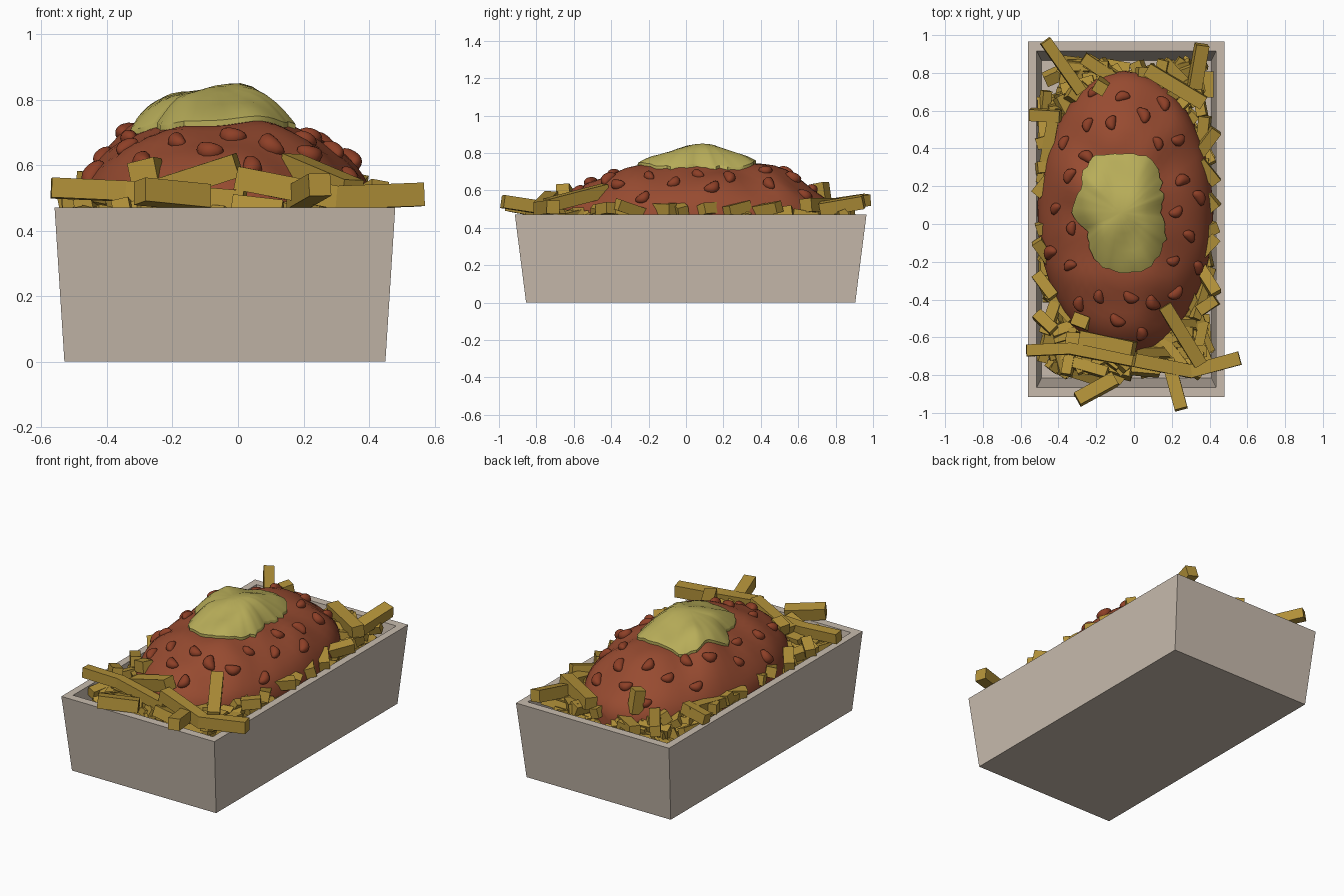
import bpy, bmesh, math, random
from mathutils import Vector, Matrix, noise

random.seed(7)
if "Cube" in bpy.data.objects:
    bpy.data.objects.remove(bpy.data.objects["Cube"], do_unlink=True)


def material(name, rgb):
    mat = bpy.data.materials.new(name)
    mat.use_nodes = True
    mat.diffuse_color = (*rgb, 1)
    mat.node_tree.nodes["Principled BSDF"].inputs["Base Color"].default_value = (*rgb, 1)
    return mat


card = material("beige card", (0.58, 0.5, 0.42))
sauce = material("red brown sauce", (0.31, 0.07, 0.03))
bean_red = material("dark red bean", (0.27, 0.05, 0.02))
cheese = material("pale yellow cheese", (0.48, 0.42, 0.1))
golden = material("golden fry", (0.44, 0.28, 0.04))


def finish(bm, name, mat, smooth_angle=None):
    bmesh.ops.recalc_face_normals(bm, faces=bm.faces)
    mesh = bpy.data.meshes.new(name)
    bm.to_mesh(mesh)
    bm.free()
    mesh.materials.append(mat)
    part = bpy.data.objects.new(name, mesh)
    bpy.context.collection.objects.link(part)
    if smooth_angle:
        bpy.ops.object.select_all(action='DESELECT')
        part.select_set(True)
        bpy.context.view_layer.objects.active = part
        bpy.ops.object.shade_smooth_by_angle(angle=math.radians(smooth_angle))


def bridge(bm, lower, upper):
    count = len(lower)
    for i in range(count):
        following = (i + 1) % count
        bm.faces.new((lower[i], lower[following], upper[following], upper[i]))


# Tray: tapered box with a flat rim and an open inside
tray_centre = Vector((-0.04, 0.025, 0))
bm = bmesh.new()
loops = []
for half_x, half_y, z in ((0.49, 0.88, 0), (0.52, 0.94, 0.47), (0.475, 0.89, 0.47), (0.45, 0.84, 0.04)):
    loops.append([bm.verts.new(tray_centre + Vector((sx * half_x, sy * half_y, z)))
                  for sx, sy in ((-1, -1), (1, -1), (1, 1), (-1, 1))])
for lower, upper in zip(loops, loops[1:]):
    bridge(bm, lower, upper)
bm.faces.new(loops[0])
bm.faces.new(loops[-1])
finish(bm, "tray", card)

# Sauce mound: lumpy elliptical dome, described by its height at any point
mound = Vector((-0.045, 0.06, 0.44))
reach_x, reach_y, rise = 0.465, 0.75, 0.31


def bump(x, y, at_x, at_y):
    return 0.035 * math.exp(-50 * ((x - at_x) ** 2 + (y - at_y) ** 2))


def mound_radius(x, y):
    return math.hypot((x - mound.x) / reach_x, (y - mound.y) / reach_y)


def mound_z(x, y):
    dome = math.sqrt(max(0, 1 - mound_radius(x, y) ** 2))
    lumps = 0.035 * noise.noise(Vector((x * 5, y * 5, 3)))
    lumps += bump(x, y, -0.29, 0.2) + bump(x, y, -0.05, 0.47)
    return mound.z + rise * dome + lumps * min(1, dome * 2)


def polar_dome(name, mat, centre, outline, height, rings, smooth_angle, skirt):
    bm = bmesh.new()
    top = bm.verts.new((centre.x, centre.y, height(centre.x, centre.y, 0)))
    previous = None
    for k in range(1, rings + 1):
        t = math.sin(k / rings * math.pi / 2)
        ring = []
        for dx, dy in outline:
            x, y = centre.x + dx * t, centre.y + dy * t
            ring.append(bm.verts.new((x, y, height(x, y, t))))
        if previous:
            bridge(bm, previous, ring)
        else:
            for i, vert in enumerate(ring):
                bm.faces.new((top, vert, ring[(i + 1) % len(ring)]))
        previous = ring
    low = [bm.verts.new(v.co - Vector((0, 0, skirt))) for v in previous]
    bridge(bm, previous, low)
    bm.faces.new(low)
    finish(bm, name, mat, smooth_angle)


def around(count):
    return [i / count * math.tau for i in range(count)]


def wobble(angle, amount, rate):
    return amount * noise.noise(Vector((math.cos(angle), math.sin(angle), 1)) * rate)


mound_edge = []
for a in around(56):
    grow = 1 + wobble(a, 0.025, 3)
    mound_edge.append((reach_x * grow * math.cos(a), reach_y * grow * math.sin(a)))
polar_dome("sauce_mound", sauce, mound, mound_edge, lambda x, y, t: mound_z(x, y), 16, 45, 0.12)

# Cheese cap: uneven outline given by its reach every thirty degrees
cap_reach = [0.21, 0.25, 0.33, 0.31, 0.33, 0.24, 0.26, 0.2, 0.28, 0.32, 0.33, 0.27]
cap_edge = []
for a in around(60):
    step = a / math.tau * len(cap_reach)
    i = int(step)
    here, ahead = cap_reach[i], cap_reach[(i + 1) % len(cap_reach)]
    r = here + (ahead - here) * (step - i) + wobble(a, 0.02, 9)
    cap_edge.append((r * math.cos(a), r * math.sin(a)))


def cap_z(x, y, t):
    folds = 0.014 * noise.noise(Vector((x * 11, y * 8, 5)))
    return mound_z(x, y) + 0.015 + 0.075 * (1 - t ** 2.5) + folds * (1 - t * t)


polar_dome("cheese_cap", cheese, Vector((-0.07, 0.06, 0)), cap_edge, cap_z, 9, 40, 0.04)

# Beans: half sunk into the mound on a spiral outside the cap
bm = bmesh.new()
bean_count = 28
for i in range(bean_count):
    r = 0.58 + 0.36 * i / bean_count
    a = i * math.pi * (3 - math.sqrt(5))
    x, y = mound.x + reach_x * r * math.cos(a), mound.y + reach_y * r * math.sin(a)
    e = 0.02
    normal = Vector((mound_z(x - e, y) - mound_z(x + e, y),
                     mound_z(x, y - e) - mound_z(x, y + e), 2 * e)).normalized()
    verts = bmesh.ops.create_uvsphere(bm, u_segments=12, v_segments=8,
                                      radius=random.uniform(0.85, 1.1))["verts"]
    for v in verts:
        bend = 0.015 * v.co.y ** 2
        v.co = Vector((v.co.x * 0.03 + bend, v.co.y * 0.045, v.co.z * 0.028))
    tilt = normal.to_track_quat('Z', 'Y').to_matrix().to_4x4()
    spin = Matrix.Rotation(random.uniform(0, math.pi), 4, 'Z')
    place = Matrix.Translation(Vector((x, y, mound_z(x, y))))
    bmesh.ops.transform(bm, matrix=place @ tilt @ spin, verts=verts)
finish(bm, "beans", bean_red, 50)


# Fries: square bars swept along short paths
def fry(bm, points, width, roll):
    path = [Vector(p) for p in points]
    previous = None
    for i, point in enumerate(path):
        along = (path[min(i + 1, len(path) - 1)] - path[max(i - 1, 0)]).normalized()
        side = along.cross(Vector((0, 0, 1))).normalized()
        up = side.cross(along)
        ring = []
        for a in around(4):
            a += roll + math.pi / 4
            offset = side * math.cos(a) + up * math.sin(a)
            ring.append(bm.verts.new(point + offset * width / math.sqrt(2)))
        if previous:
            bridge(bm, previous, ring)
        else:
            bm.faces.new(ring)
        previous = ring
    bm.faces.new(previous)


# Long fries draped over both ends
end_fries = [
    [(-.57, -.67, .53), (-.34, -.66, .52), (.02, -.73, .49)],
    [(0, -.72, .56), (.3, -.78, .5), (.56, -.71, .51)],
    [(-.28, -.6, .51), (0, -.66, .6)],
    [(.16, -.43, .6), (.35, -.74, .52)],
    [(.18, -.72, .5), (.25, -.98, .54)],
    [(-.3, -.93, .52), (-.1, -.82, .5)],
    [(-.32, -.5, .57), (-.24, -.53, .59)],
    [(-.47, .97, .55), (-.28, .7, .51)],
    [(.36, .95, .54), (.32, .72, .5)],
    [(.07, .82, .52), (.37, .64, .52)],
    [(-.17, .74, .5), (-.18, .72, .64)],
    [(-.42, .6, .52), (-.49, .22, .48)],
    [(-.55, .58, .5), (-.39, .57, .53)],
]
bm = bmesh.new()
for points in end_fries:
    fry(bm, points, random.uniform(0.06, 0.075), random.uniform(-0.2, 0.2))
finish(bm, "end_fries", golden)

# Short fries poking out along both long sides
bm = bmesh.new()
for sign in (-1, 1):
    for k in range(7):
        middle = tray_centre + Vector((sign * 0.43, -0.5 + k * 0.16 + random.uniform(-0.05, 0.05), 0.5))
        reach = Vector((sign * 0.045, random.uniform(-0.08, 0.08), random.uniform(-0.02, 0.03)))
        fry(bm, (middle - reach, middle + reach), 0.06, random.uniform(-0.3, 0.3))
finish(bm, "side_fries", golden)

# Loose bed of fries filling the tray around the mound
bm = bmesh.new()
made = 0
while made < 230:
    middle = tray_centre + Vector((random.uniform(-0.44, 0.44), random.uniform(-0.85, 0.85),
                                   random.uniform(0.3, 0.475)))
    a = random.uniform(0, math.pi)
    reach = Vector((math.cos(a), math.sin(a), random.uniform(-0.25, 0.25))) * random.uniform(0.05, 0.15)
    ends = [middle - reach, middle + reach]
    inside = all(abs(p.x - tray_centre.x) < 0.45 and abs(p.y - tray_centre.y) < 0.86 for p in ends)
    if inside and mound_radius(middle.x, middle.y) > 0.9:
        fry(bm, ends, random.uniform(0.045, 0.065), random.uniform(-0.5, 0.5))
        made += 1
finish(bm, "fry_bed", golden)
